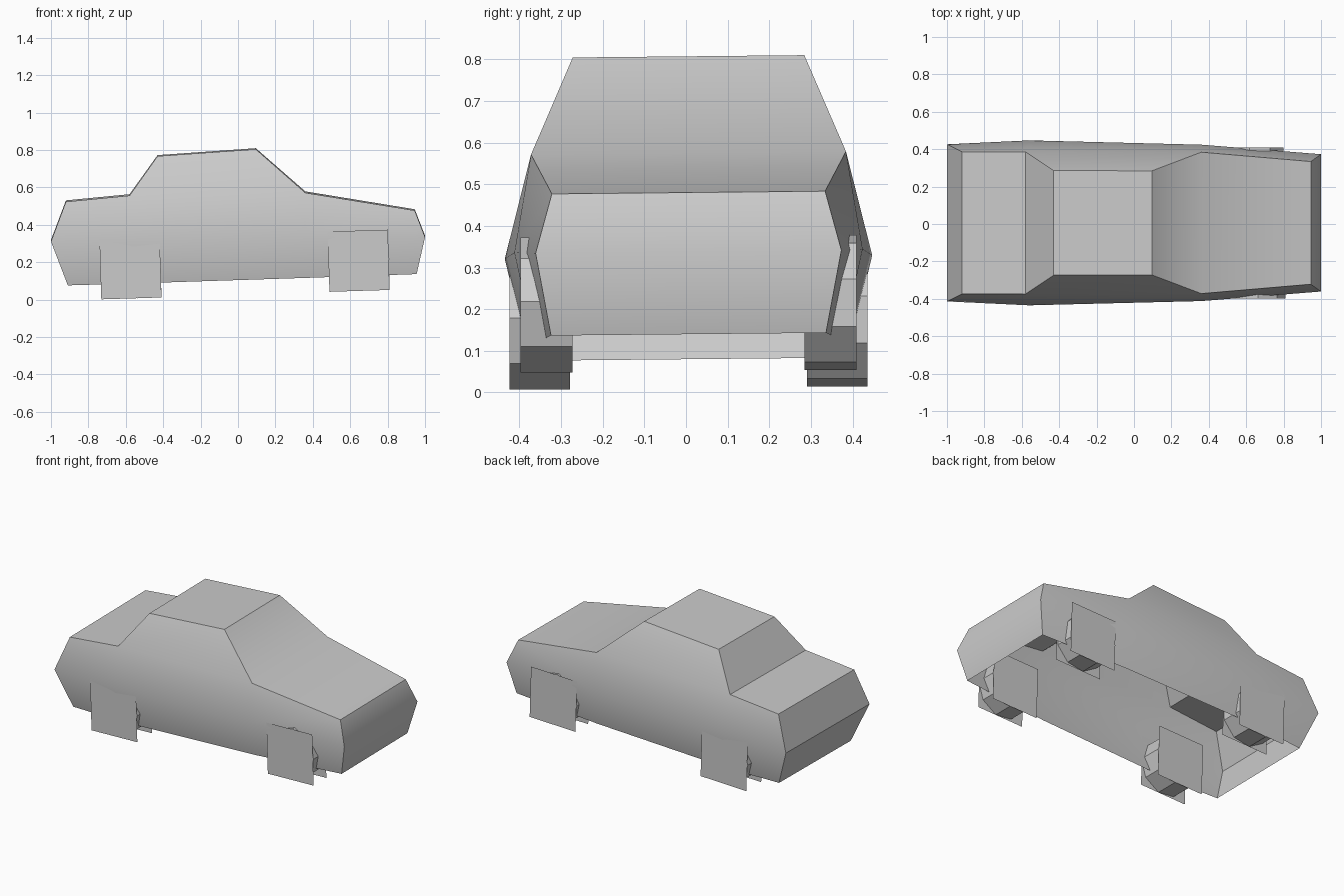
import bpy
import bmesh
import math

cube = bpy.data.objects.get("Cube")
if cube:
    bpy.data.objects.remove(cube, do_unlink=True)

PITCH = -0.031   # slight nose-up stance
ROLL = 0.01
SHIFT = 0.006


def make_material(name, value):
    mat = bpy.data.materials.new(name)
    mat.use_nodes = True
    color = (value, value, value, 1)
    mat.diffuse_color = color
    mat.node_tree.nodes["Principled BSDF"].inputs["Base Color"].default_value = color
    return mat


grey = make_material("plain_grey", 0.6)


def finish(obj, name):
    obj.name = name
    obj.data.materials.append(grey)


# Body shell: half-section points (x, half width, z) from tail to nose
sill = [(-0.91, 0.36, 0.08), (-0.57, 0.385, 0.09), (0.36, 0.37, 0.12), (0.955, 0.33, 0.14)]
belt = [(-1.0, 0.42, 0.315), (-0.56, 0.441, 0.325), (0.36, 0.418, 0.34), (1.0, 0.367, 0.338)]
deck = [(-0.92, 0.38, 0.527), (-0.58, 0.38, 0.56), (0.36, 0.378, 0.575), (0.945, 0.328, 0.48)]
roof = [(-0.43, 0.28, 0.77), (0.095, 0.278, 0.807)]

bm = bmesh.new()


def row(points, side):
    return [bm.verts.new((x, side * y + SHIFT, z + ROLL * side * y)) for x, y, z in points]


sides = []
for side in (-1, 1):
    rows = [row(p, side) for p in (sill, belt, deck)]
    cabin = row(roof, side)
    for low, high in zip(rows, rows[1:]):
        for i in range(3):
            bm.faces.new((low[i], low[i + 1], high[i + 1], high[i]))
    d = rows[2]
    bm.faces.new((d[1], d[2], cabin[1], cabin[0]))
    # Outline across the top, running from tail sill over the roof to nose sill
    sides.append([rows[0][0], rows[1][0], d[0], d[1], *cabin,
                  d[2], d[3], rows[1][3], rows[0][3]])

a, b = sides
for i in range(len(a) - 1):
    bm.faces.new((a[i], a[i + 1], b[i + 1], b[i]))
bmesh.ops.recalc_face_normals(bm, faces=bm.faces)

# Keep normals pointing outwards on the open shell
top = max(bm.faces, key=lambda f: f.calc_center_median().z)
if top.normal.z < 0:
    bmesh.ops.reverse_faces(bm, faces=bm.faces)
mesh = bpy.data.meshes.new("body_shell")
bm.to_mesh(mesh)
bm.free()
body = bpy.data.objects.new("body_shell", mesh)
bpy.context.collection.objects.link(body)
finish(body, "body_shell")
bpy.context.view_layer.objects.active = body
body.select_set(True)
bpy.ops.object.shade_smooth_by_angle(angle=math.radians(38))
body.select_set(False)


# Wheels: nine-sided drum between two square face plates
def wheel(label, x, inner, outer, z, side):
    mid = side * (inner + outer) / 2 + SHIFT
    zc = z + ROLL * side * outer
    bpy.ops.mesh.primitive_cylinder_add(
        vertices=9, radius=0.165, depth=outer - inner - 0.004, location=(x, mid, zc),
        rotation=(math.pi / 2, PITCH - side * math.radians(8), 0))
    finish(bpy.context.object, label + "_wheel_drum")
    for part, y, facing in (("outer", outer, side), ("inner", inner, -side)):
        bpy.ops.mesh.primitive_plane_add(
            size=0.322, location=(x, side * y + SHIFT, zc),
            rotation=(-facing * math.pi / 2, PITCH, 0))
        finish(bpy.context.object, label + "_wheel_plate_" + part)


for side, name in ((-1, "right"), (1, "left")):
    wheel("front_" + name, 0.645, 0.277, 0.405, 0.212, side)
    wheel("rear_" + name, -0.575, 0.283, 0.432, 0.172, side)
